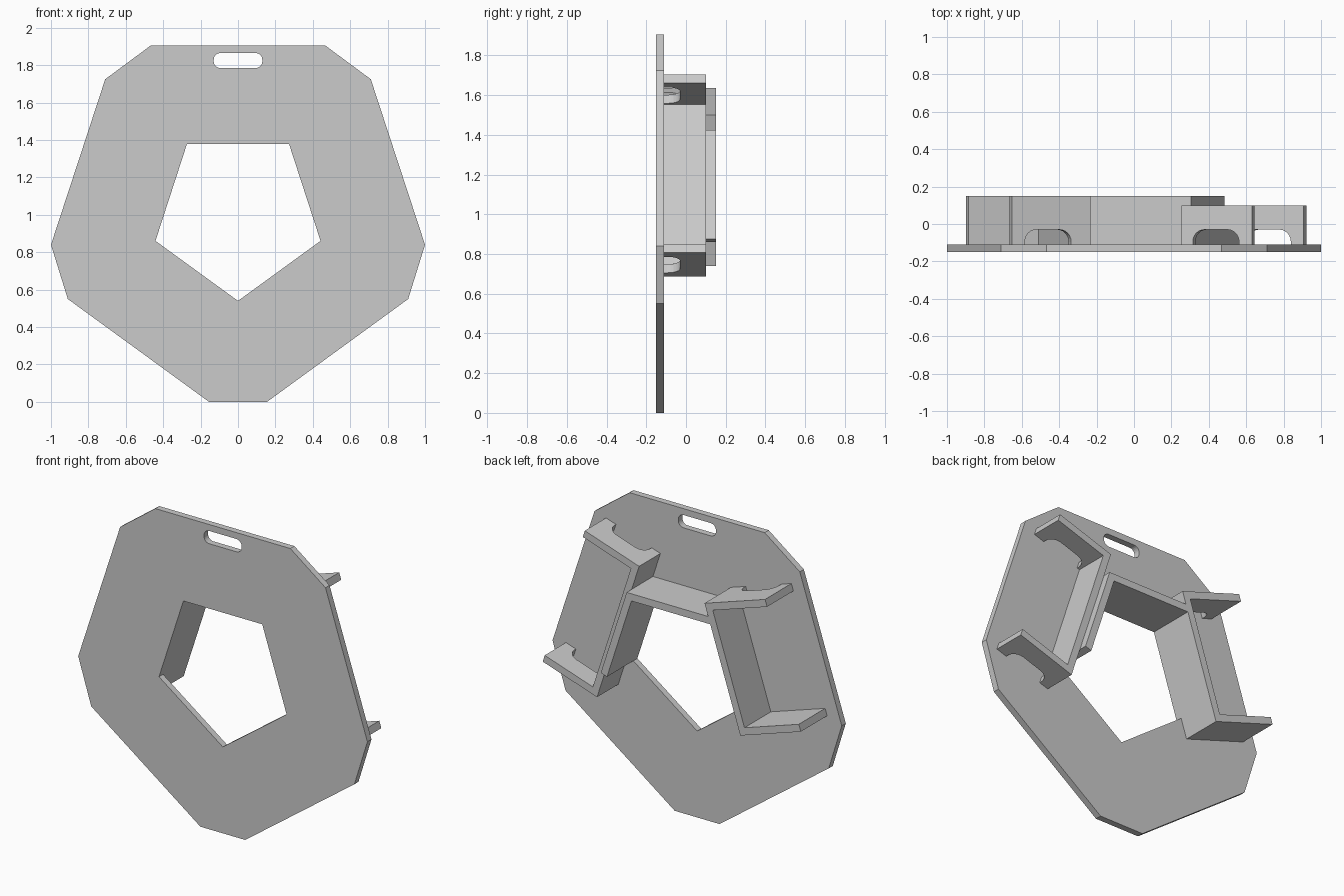
import bpy
import bmesh
from math import cos, sin, tan, pi, radians
from mathutils import Vector

if "Cube" in bpy.data.objects:
    bpy.data.objects.remove(bpy.data.objects["Cube"])

grey = bpy.data.materials.new("plain grey")
grey.use_nodes = True
colour = (0.6, 0.6, 0.6, 1)
grey.diffuse_color = colour
grey.node_tree.nodes["Principled BSDF"].inputs["Base Color"].default_value = colour

CENTRE_Z = 1.004          # centre of the five-sided opening
RADIUS = 0.464
APOTHEM = RADIUS * cos(pi / 5)
HALF_EDGE = RADIUS * sin(pi / 5)
WALL = 0.045
BACK, FACE = -0.11, -0.15  # back and front of the plate


def prism(name, points, offset):
    """Extrude a closed 3D outline along an offset vector."""
    bm = bmesh.new()
    face = bm.faces.new([bm.verts.new(p) for p in points])
    result = bmesh.ops.extrude_face_region(bm, geom=[face], use_keep_orig=True)
    moved = [g for g in result["geom"] if isinstance(g, bmesh.types.BMVert)]
    bmesh.ops.translate(bm, verts=moved, vec=offset)
    bmesh.ops.recalc_face_normals(bm, faces=bm.faces)
    mesh = bpy.data.meshes.new(name)
    bm.to_mesh(mesh)
    bm.free()
    mesh.materials.append(grey)
    obj = bpy.data.objects.new(name, mesh)
    bpy.context.scene.collection.objects.link(obj)
    return obj


def cut(obj, cutters):
    """Subtract the cutters, bake the result and remove them."""
    for cutter in cutters:
        mod = obj.modifiers.new("cut", "BOOLEAN")
        mod.operation, mod.solver, mod.object = "DIFFERENCE", "EXACT", cutter
        cutter.hide_render = True
    graph = bpy.context.evaluated_depsgraph_get()
    mesh = bpy.data.meshes.new_from_object(obj.evaluated_get(graph))
    obj.modifiers.clear()
    obj.data = mesh
    for cutter in cutters:
        bpy.data.objects.remove(cutter)


def rounded_rect(a0, a1, b0, b1, r, steps=6):
    """2D outline of a rectangle with round corners."""
    corners = [(a1 - r, b1 - r), (a0 + r, b1 - r), (a0 + r, b0 + r), (a1 - r, b0 + r)]
    return [(a + r * cos(t), b + r * sin(t))
            for q, (a, b) in enumerate(corners)
            for t in [(q + i / steps) * pi / 2 for i in range(steps + 1)]]


def edge_frame(angle, flip=1):
    """Map (outward, along, y) of one opening edge to world space."""
    a = radians(angle)

    def place(u, v, y):
        v *= flip
        return Vector((u * cos(a) - v * sin(a), y, CENTRE_Z + u * sin(a) + v * cos(a)))
    return place


# Plate with opening and hanging slot
half = [(0.155, 0), (0.91, 0.55), (1, 0.84), (0.71, 1.725), (0.467, 1.905)]
outline = half + [(-x, z) for x, z in reversed(half)]
plate = prism("plate", [(x, FACE, z) for x, z in outline], (0, BACK - FACE, 0))
angles = [radians(-90 + 72 * i) for i in range(5)]
opening = prism("opening_cutter",
                [(RADIUS * cos(t), -0.3, CENTRE_Z + RADIUS * sin(t)) for t in angles],
                (0, 0.6, 0))
slot = prism("slot_cutter",
             [(x, -0.3, z) for x, z in rounded_rect(-0.13, 0.13, 1.785, 1.865, 0.036)],
             (0, 0.6, 0))
cut(plate, [opening, slot])

# Rim behind the opening: top wall and left wall with a mitred corner
top, left = edge_frame(90), edge_frame(18)
outer = APOTHEM + WALL
mitre = outer * tan(pi / 5)
rim = [top(APOTHEM, HALF_EDGE, BACK), top(APOTHEM, -HALF_EDGE, BACK),
       left(APOTHEM, -HALF_EDGE, BACK), left(outer, -HALF_EDGE, BACK),
       left(outer, mitre, BACK), top(outer, mitre, BACK)]
prism("opening_rim", rim, (0, 0.15 - BACK, 0))


# U-shaped side brackets with rounded notches against the plate
def bracket(name, place, inner, reach, depth, notch_from):
    end = APOTHEM + 0.44
    profile = [(inner, -reach), (end, -reach), (end, WALL - reach),
               (inner + WALL, WALL - reach), (inner + WALL, reach - WALL),
               (end, reach - WALL), (end, reach), (inner, reach)]
    body = prism(name, [place(u, v, BACK) for u, v in profile], (0, depth - BACK, 0))
    start = APOTHEM + 0.108
    shape = rounded_rect(start, start + 0.26, -0.3, -0.03, 0.065)
    run = place(0, 0.7, 0) - place(0, notch_from, 0)
    notch = prism("notch_cutter", [place(u, notch_from, y) for u, y in shape], run)
    cut(body, [notch])


bracket("left_bracket", left, outer, 0.471, 0.10, -0.7)
bracket("right_bracket", edge_frame(162, -1), APOTHEM, 0.40, 0.15, 0)
